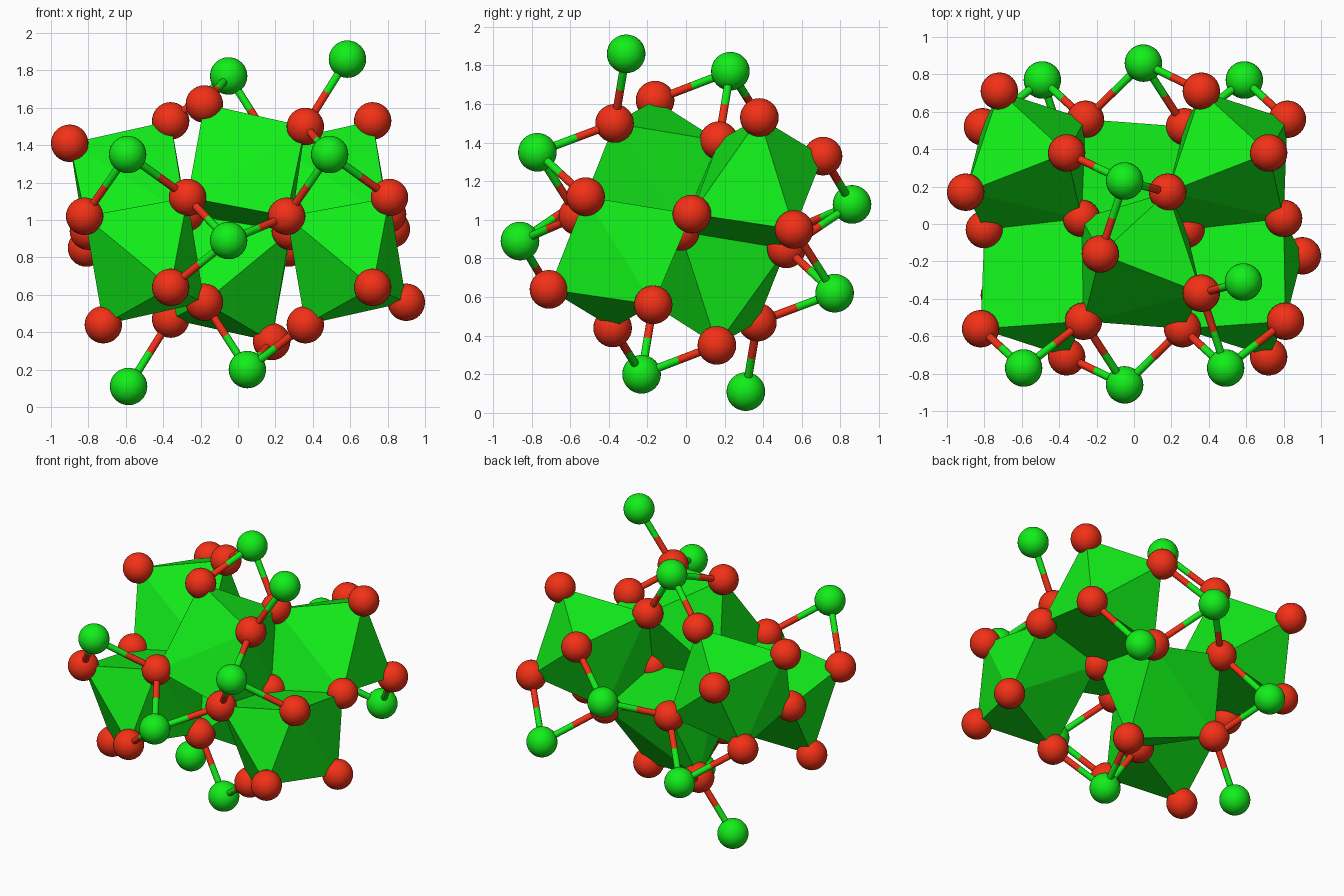
import bpy, bmesh
from mathutils import Vector

if "Cube" in bpy.data.objects:
    bpy.data.objects.remove(bpy.data.objects["Cube"])

CENTRE = Vector((0, 0, 0.985))
SHIFT = Vector((1.08, 0, 0))      # repeat of the lattice along x
BALL_R, ROD_R = 0.10, 0.021


def material(name, rgb):
    m = bpy.data.materials.new(name)
    m.diffuse_color = (*rgb, 1)
    m.use_nodes = True
    m.node_tree.nodes["Principled BSDF"].inputs["Base Color"].default_value = m.diffuse_color
    return m


RED = material("red", (0.9, 0.03, 0.008))
GREEN = material("green", (0.006, 0.86, 0.01))


def invert(p):
    return 2 * CENTRE - p


def mesh_object(name, bm, mat, smooth):
    me = bpy.data.meshes.new(name)
    bm.to_mesh(me)
    bm.free()
    for f in me.polygons:
        f.use_smooth = smooth
    me.materials.append(mat)
    ob = bpy.data.objects.new(name, me)
    bpy.context.collection.objects.link(ob)
    return ob


def ball(name, p, mat):
    bm = bmesh.new()
    bmesh.ops.create_uvsphere(bm, u_segments=32, v_segments=16, radius=BALL_R)
    mesh_object(name, bm, mat, True).location = p


def rod(name, a, b, mat):
    bm = bmesh.new()
    bmesh.ops.create_cone(bm, segments=16, radius1=ROD_R, radius2=ROD_R,
                          depth=(b - a).length)
    ob = mesh_object(name, bm, mat, True)
    ob.location = (a + b) / 2
    ob.rotation_mode = 'QUATERNION'
    ob.rotation_quaternion = (b - a).to_track_quat('Z', 'Y')


def polyhedron(name, points):
    bm = bmesh.new()
    for p in points:
        bm.verts.new(p)
    bmesh.ops.convex_hull(bm, input=bm.verts[:])
    bmesh.ops.recalc_face_normals(bm, faces=bm.faces[:])
    mesh_object(name, bm, GREEN, False)


# Corners of the two kinds of seven-cornered cell
side_cell = [Vector(p) for p in (
    (-.90, .17, 1.41), (-.36, .38, 1.53), (-.72, .71, 1.33), (-.26, .56, .95),
    (-.81, .52, .85), (-.80, -.03, .94), (-.28, .03, 1.03))]
middle_cell = [Vector(p) for p in (
    (-.18, -.16, 1.62), (.36, -.37, 1.50), (.26, -.56, 1.02), (-.27, -.52, 1.12),
    (.18, .17, 1.41), (-.28, .03, 1.03), (.28, -.03, .94))]

# Upper cells, and their point-mirrored lower partners
upper = {"left": side_cell, "right": [p + SHIFT for p in side_cell],
         "middle": middle_cell}
reds = []
for label, pts in upper.items():
    for level, corners in (("upper", pts), ("lower", [invert(p) for p in pts])):
        polyhedron(f"{level}_{label}_polyhedron", corners)
        for p in corners:
            if all((p - q).length > 0.1 for q in reds):
                reds.append(p)

# Red corner balls
for i, p in enumerate(reds):
    ball(f"red_ball_{i}", p, RED)

# Outer green balls
half = [Vector(p) for p in ((.585, -.31, 1.86), (-.05, .23, 1.77),
                            (-.59, -.77, 1.35), (.49, -.77, 1.35),
                            (-.05, -.86, .89))]
greens = half + [invert(p) for p in half]
for i, g in enumerate(greens):
    ball(f"green_ball_{i}", g, GREEN)
    # Two-coloured rods to the nearby red balls
    for j, r in enumerate(reds):
        if (g - r).length < 0.52:
            mid = (g + r) / 2
            rod(f"green_rod_{i}_{j}", g, mid, GREEN)
            rod(f"red_rod_{i}_{j}", mid, r, RED)
